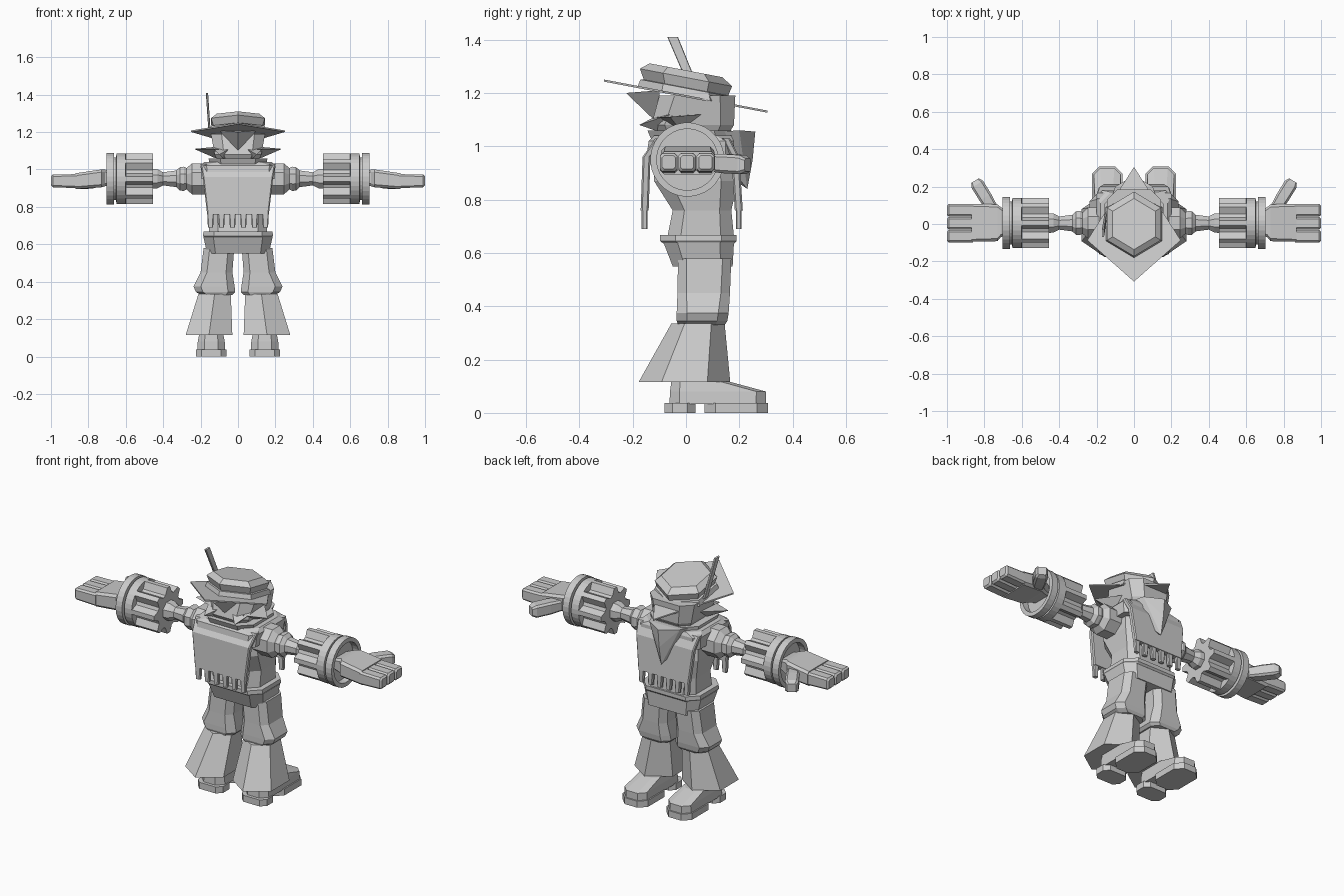
import bpy, bmesh, math
from mathutils import Vector

old = bpy.data.objects.get("Cube")
if old:
    bpy.data.objects.remove(old)

tone = (0.6, 0.6, 0.6, 1)
grey = bpy.data.materials.new("plain_grey")
grey.use_nodes = True
grey.diffuse_color = tone
grey.node_tree.nodes["Principled BSDF"].inputs["Base Color"].default_value = tone


def finish(name, bm):
    bmesh.ops.recalc_face_normals(bm, faces=bm.faces)
    mesh = bpy.data.meshes.new(name)
    bm.to_mesh(mesh)
    bm.free()
    mesh.materials.append(grey)
    bpy.context.collection.objects.link(bpy.data.objects.new(name, mesh))


def loft(name, *rings, side=1):
    """Skin a stack of equal-sized rings and cap both ends."""
    bm = bmesh.new()
    rows = [[bm.verts.new((x * side, y, z)) for x, y, z in ring] for ring in rings]
    for lower, upper in zip(rows, rows[1:]):
        for i in range(len(lower)):
            bm.faces.new((lower[i - 1], lower[i], upper[i], upper[i - 1]))
    bm.faces.new(rows[0])
    bm.faces.new(rows[-1])
    finish(name, bm)


def hull(name, *points, side=1):
    """Wrap flat facets around a handful of corner points."""
    bm = bmesh.new()
    for x, y, z in points:
        bm.verts.new((x * side, y, z))
    bmesh.ops.convex_hull(bm, input=bm.verts)
    bmesh.ops.delete(bm, geom=[v for v in bm.verts if not v.link_faces], context='VERTS')
    finish(name, bm)


def pair(build, name, *shape):
    build("left_" + name, *shape)
    build("right_" + name, *shape, side=-1)


def both(x, y, z):
    return (x, y, z), (-x, y, z)


def chamfered(left, right, low, high, cut):
    """Rectangle with its corners cut by a share of the shorter side."""
    c = cut * min(right - left, high - low)
    return [(left + c, low), (right - c, low), (right, low + c), (right, high - c),
            (right - c, high), (left + c, high), (left, high - c), (left, low + c)]


def slab(height, half_width, back, front, centre=0, cut=.2):
    outline = chamfered(centre - half_width, centre + half_width, back, front, cut)
    return [(x, y, height) for x, y in outline]


def slice_at(x, back, front, low, high):
    return [(x, y, z) for y, z in chamfered(back, front, low, high, cut=.15)]


def hexagon(height, width, depth, centre_x=0, centre_y=0):
    angles = [i * math.tau / 6 for i in range(6)]
    return [(centre_x + width * math.sin(a), centre_y + depth * math.cos(a), height) for a in angles]


# Torso, belt and hips
loft("torso",
     slab(height=.66, half_width=.155, back=-.07, front=.18),
     slab(height=.76, half_width=.155, back=-.05, front=.17),
     slab(height=.87, half_width=.17, back=-.12, front=.195),
     slab(height=1.04, half_width=.15, back=-.12, front=.16))
loft("belt",
     slab(height=.635, half_width=.18, back=-.085, front=.18),
     slab(height=.645, half_width=.187, back=-.097, front=.19),
     slab(height=.668, half_width=.185, back=-.097, front=.19))
loft("hips",
     slab(height=.55, half_width=.165, back=-.05, front=.175),
     slab(height=.64, half_width=.185, back=-.085, front=.18))

# Poncho: yoke, collar, two hanging panels with fringe
loft("poncho_yoke",
     slab(height=.95, half_width=.195, back=-.15, front=.18, cut=.1),
     slab(height=1.02, half_width=.2, back=-.14, front=.18, cut=.1),
     slab(height=1.04, half_width=.18, back=-.12, front=.17))
loft("collar",
     slab(height=1.025, half_width=.15, back=-.13, front=.17),
     slab(height=1.06, half_width=.158, back=-.145, front=.17))


def poncho_panel(label, hem, chest, shoulder, thickness=.03):
    levels = {.76: (.165, hem), .96: (.188, chest), 1.03: (.2, shoulder)}
    loft(label + "_poncho_panel",
         *[slab(height, half_width, y - thickness / 2, y + thickness / 2)
           for height, (half_width, y) in levels.items()])
    strips = 6
    for i in range(strips):
        x = .147 * (2 * i / (strips - 1) - 1)
        loft(f"{label}_fringe_{i + 1}",
             slab(height=.69, half_width=.014, back=hem - .011, front=hem + .011, centre=x),
             slab(height=.77, half_width=.018, back=hem - .011, front=hem + .011, centre=x))


poncho_panel("back", hem=-.155, chest=-.148, shoulder=-.1)
poncho_panel("chest", hem=.198, chest=.185, shoulder=.15)

# Head, with pointed hair behind it
loft("head",
     slab(height=1.03, half_width=.1, back=-.1, front=.15),
     slab(height=1.08, half_width=.125, back=-.13, front=.18),
     slab(height=1.19, half_width=.145, back=-.1, front=.185))
hull("back_hair_spike", (0, -.225, 1.2), (0, -.1, 1.08), *both(.1, -.1, 1.21))
pair(hull, "side_hair_spike",
     (.235, -.06, 1.11), (.1, -.11, 1.11), (.13, .06, 1.12), (.12, -.02, 1.06))
pair(hull, "low_hair_spike",
     (.1, -.175, 1.08), (.03, -.1, 1.12), (.14, -.06, 1.12), (.07, -.09, 1.05))

# Neckerchief with its point on the chest
hull("neckerchief", (0, .26, 1.055), (0, .23, .84), (0, .2, .86), (0, .25, .95),
     *both(.1, .2, 1.06), *both(.15, .06, 1.05))


# Hat: tilted diamond brim, six-sided crown, feather
def tilted(ring, lift):
    return [(x, y, 1.188 - .19 * y + lift) for x, y, z in ring]


def crown_ring(lift, size):
    return tilted(hexagon(height=0, width=.175 * size, depth=.182 * size), lift)


brim = [(0, .305, 0), (.25, -.087, 0), (0, -.308, 0), (-.25, -.087, 0)]
loft("hat_brim", tilted(brim, lift=-.004), tilted(brim, lift=.004))
loft("hat_crown",
     crown_ring(lift=0, size=1),
     crown_ring(lift=.03, size=.94),
     crown_ring(lift=.032, size=.87),
     crown_ring(lift=.07, size=.95),
     crown_ring(lift=.097, size=.75))
loft("feather",
     slab(height=1.2, half_width=.006, back=.02, front=.055, centre=-.152),
     slab(height=1.41, half_width=.006, back=-.07, front=-.03, centre=-.166))

# Trousers: thigh with knee lip, flared lower leg
pair(loft, "thigh",
     slab(height=.33, half_width=.085, back=-.03, front=.145, centre=.115),
     slab(height=.345, half_width=.105, back=-.035, front=.155, centre=.12),
     slab(height=.375, half_width=.11, back=-.035, front=.16, centre=.128),
     slab(height=.45, half_width=.085, back=-.032, front=.165, centre=.115),
     slab(height=.58, half_width=.082, back=-.03, front=.17, centre=.102))
pair(loft, "flared_leg",
     hexagon(height=.115, width=.144, depth=.172, centre_x=.155, centre_y=-.006),
     hexagon(height=.335, width=.1, depth=.1, centre_x=.125, centre_y=.045))

# Shoes
foot = .143
for label, back, front in (("heel", -.08, .035), ("sole", .07, .308)):
    pair(loft, "shoe_" + label, *[
        slab(height=z, half_width=.082, back=back, front=front, centre=foot, cut=.25)
        for z in (0, .038)])
pair(hull, "shoe_upper",
     *slab(height=.033, half_width=.075, back=-.062, front=.3, centre=foot, cut=.25),
     *slab(height=.08, half_width=.072, back=-.06, front=.3, centre=foot, cut=.25),
     *slab(height=.118, half_width=.065, back=-.055, front=.16, centre=foot, cut=.25))


# Arms: turned sleeve and fluted drum gauntlet
def disc(x, radius, sides=32, groove=None):
    """Ring around the arm; a groove radius sinks every other pair of corners."""
    ring = []
    for i in range(sides):
        angle = (i + .5) * math.tau / sides
        reach = groove if groove and i % 4 in (1, 2) else radius
        ring.append((x, .005 + reach * math.cos(angle), .95 + reach * math.sin(angle)))
    return ring


sleeve = {.15: .09, .245: .09, .275: .062, .29: .07, .31: .068, .33: .048,
          .4: .038, .43: .055, .47: .058}
pair(loft, "sleeve", *[disc(x, radius, sides=8) for x, radius in sleeve.items()])
drum, rim, bore, start, end = .135, .139, .115, .455, .703
pair(loft, "drum_gauntlet",
     disc(start, drum, groove=.1), disc(.6, drum, groove=.1), disc(.602, drum),
     disc(.65, drum), disc(.652, bore), disc(.662, bore),
     disc(.662, rim), disc(end, rim), disc(end, bore), disc(.665, bore))

# Hands: palm, three fingers, thumb
pair(loft, "palm",
     slice_at(x=.65, back=-.05, front=.06, low=.92, high=.98),
     slice_at(x=.712, back=-.07, front=.09, low=.91, high=1),
     slice_at(x=.73, back=-.092, front=.105, low=.905, high=1),
     slice_at(x=.868, back=-.095, front=.108, low=.895, high=.98))
width = .066
for i in range(3):
    y = -.098 + i * (width + .003)
    pair(loft, f"finger_{i + 1}",
         slice_at(x=.86, back=y, front=y + width, low=.9, high=.975),
         slice_at(x=.99, back=y, front=y + width, low=.905, high=.973),
         slice_at(x=1, back=y + .008, front=y + width - .008, low=.915, high=.965))

base, tip = Vector((.75, .07, .94)), Vector((.85, .232, .93))
across = Vector((tip.y - base.y, base.x - tip.x, 0)).normalized()
thumb = []
for along, half in ((0, .03), (.45, .036), (.88, .036), (1, .024)):
    middle = base.lerp(tip, along)
    thumb.append([middle + across * u + Vector((0, 0, v))
                  for u, v in chamfered(-half, half, -half, half, cut=.15)])
pair(loft, "thumb", *thumb)
